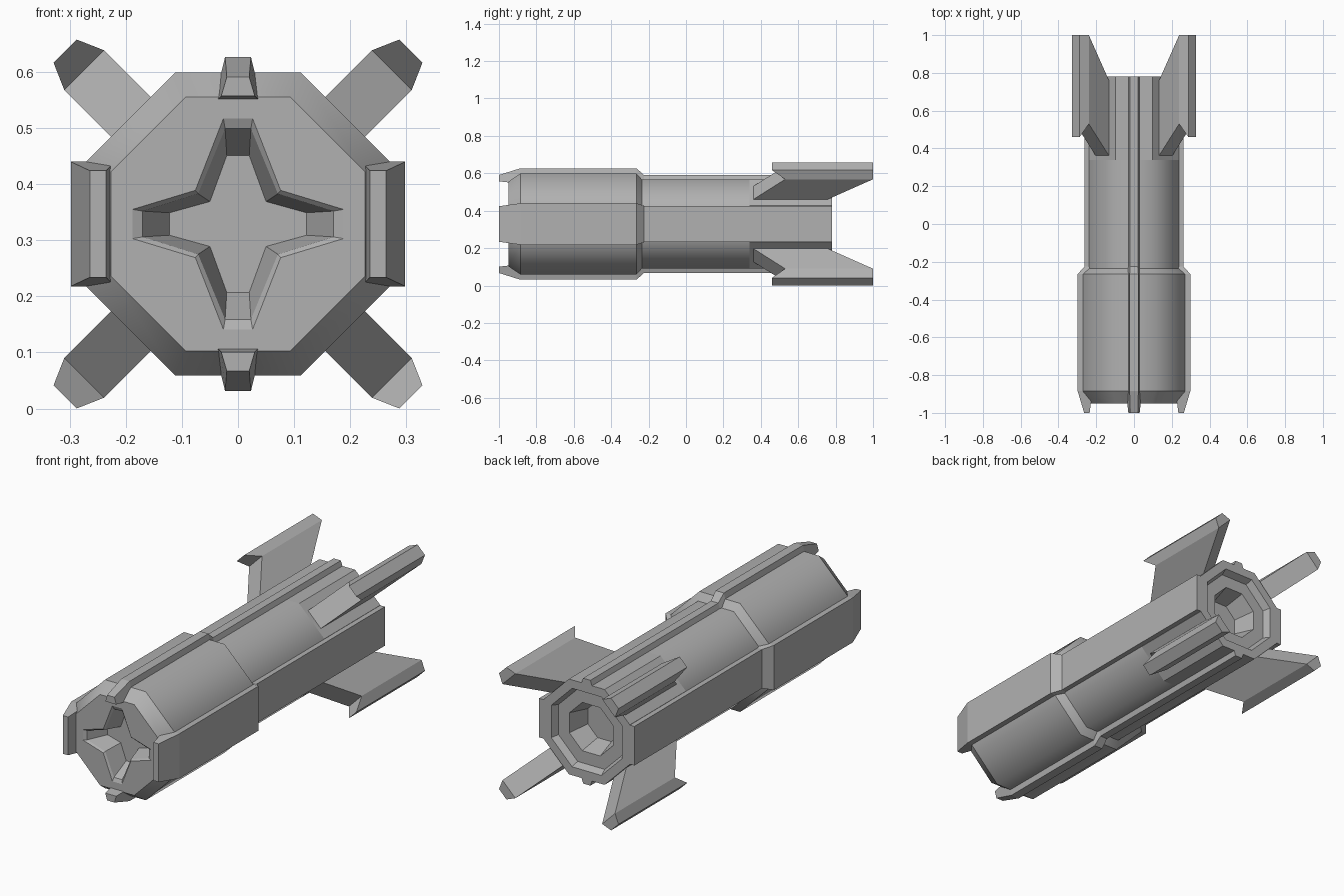
import bpy, bmesh, math

if "Cube" in bpy.data.objects:
    bpy.data.objects.remove(bpy.data.objects["Cube"])

CZ = 0.329  # height of the long axis, which runs along y

grey = bpy.data.materials.new("dark_grey")
grey.diffuse_color = (0.44, 0.44, 0.44, 1)
grey.use_nodes = True
grey.node_tree.nodes["Principled BSDF"].inputs["Base Color"].default_value = grey.diffuse_color


def loft(name, sections, angle=0):
    """Skin equal-length loops of 3D points, cap both ends, turn about the long axis."""
    bm = bmesh.new()
    rings = [[bm.verts.new(p) for p in s] for s in sections]
    n = len(rings[0])
    for a, b in zip(rings, rings[1:]):
        for i in range(n):
            j = (i + 1) % n
            bm.faces.new((a[i], a[j], b[j], b[i]))
    bm.faces.new(rings[0])
    bm.faces.new(rings[-1])
    bmesh.ops.recalc_face_normals(bm, faces=bm.faces)
    me = bpy.data.meshes.new(name)
    bm.to_mesh(me)
    bm.free()
    me.materials.append(grey)
    ob = bpy.data.objects.new(name, me)
    bpy.context.collection.objects.link(ob)
    ob.location.z = CZ
    ob.rotation_euler.y = math.radians(angle)
    return ob


def octagon(y, apothem):
    r = apothem / math.cos(math.pi / 8)
    return [(r * math.cos(math.pi / 8 * (2 * i + 1)), y,
             r * math.sin(math.pi / 8 * (2 * i + 1))) for i in range(8)]


def star(y, r, w, vx, vz):
    """Four-pointed star with blunt tips."""
    return [(x, y, z) for x, z in (
        (r, -w), (r, w), (vx, vz), (w, r), (-w, r), (-vx, vz),
        (-r, w), (-r, -w), (-vx, -vz), (-w, -r), (w, -r), (vx, -vz))]


def strip(y, inner, outer, h_in, h_out):
    """Cross-section of a lengthwise strip lying on the +x side."""
    return [(inner, y, -h_in), (outer, y, -h_out), (outer, y, h_out), (inner, y, h_in)]


# Octagonal body: thick front section, slimmer rear, stepped rear nozzle recess
body = loft("body", [octagon(y, a) for y, a in (
    (-0.95, 0.226), (-0.885, 0.27), (-0.265, 0.27), (-0.235, 0.237), (0.34, 0.237),
    (0.78, 0.237), (0.78, 0.195), (0.745, 0.18), (0.745, 0.12), (0.64, 0.092))])

# Star-shaped recess in the nose, with a shallow lip
cutter = loft("star_cutter", [
    star(-0.98, 0.188, 0.026, 0.076, 0.06),
    star(-0.95, 0.188, 0.026, 0.076, 0.06),
    star(-0.942, 0.170, 0.023, 0.071, 0.054),
    star(-0.85, 0.122, 0.02, 0.05, 0.04)])
cutter.hide_render = True
cut = body.modifiers.new("star_recess", 'BOOLEAN')
cut.object = cutter
cut.operation = 'DIFFERENCE'
cut.solver = 'EXACT'
bpy.context.view_layer.objects.active = body
bpy.ops.object.modifier_apply(modifier=cut.name)
bpy.data.objects.remove(cutter)

# Body shell is smooth around its girth; ring edges, recesses and tail stay sharp
bm = bmesh.new()
bm.from_mesh(body.data)
for f in bm.faces:
    f.smooth = True
for e in bm.edges:
    a, b = (v.co for v in e.verts)
    on_shell = all(math.hypot(p.x, p.z) > 0.24 and p.y < 0.35 for p in (a, b))
    e.smooth = on_shell and abs(a.y - b.y) > 0.01
bm.to_mesh(body.data)
bm.free()

# Broad side plates
for side, angle in (("right", 0), ("left", 180)):
    loft(side + "_plate", [
        strip(-1.0, 0.235, 0.264, 0.095, 0.095),
        strip(-0.885, 0.22, 0.298, 0.111, 0.111),
        strip(-0.265, 0.2, 0.298, 0.111, 0.111),
        strip(-0.225, 0.2, 0.262, 0.097, 0.097),
        strip(0.78, 0.2, 0.262, 0.097, 0.097)], angle)

# Narrow ribs along top and bottom
for side, angle in (("top", -90), ("bottom", 90)):
    loft(side + "_rib", [
        strip(-1.0, 0.228, 0.262, 0.03, 0.02),
        strip(-0.885, 0.215, 0.298, 0.043, 0.023),
        strip(-0.265, 0.215, 0.298, 0.043, 0.023),
        strip(-0.225, 0.215, 0.262, 0.036, 0.02),
        strip(0.78, 0.215, 0.262, 0.036, 0.02)], angle)

# Four swept diagonal tail fins with tapered tips, lofted outward from the body
for i in range(4):
    loft(f"tail_fin_{i + 1}", [
        [(r, y0, -w), (r, y1, -w), (r, y1, w), (r, y0, w)] for r, y0, y1, w in (
            (0.2, 0.32, 0.70, 0.05), (0.388, 0.53, 1.0, 0.05), (0.436, 0.46, 1.0, 0.029))],
        45 + 90 * i)
